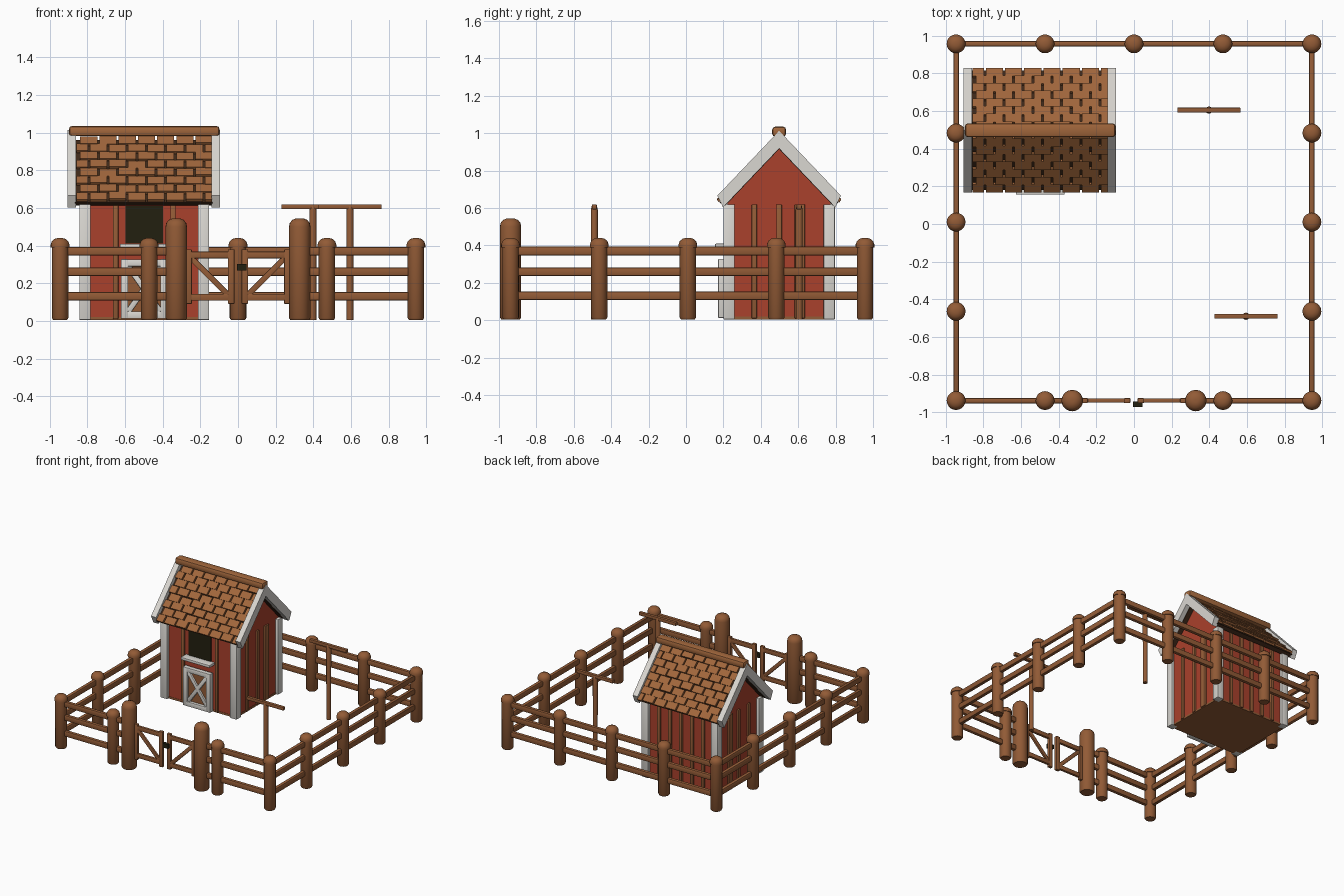
import bpy, bmesh, math, random
from mathutils import Vector, Matrix

if "Cube" in bpy.data.objects:
    bpy.data.objects.remove(bpy.data.objects["Cube"])

random.seed(4)


def material(name, rgb):
    m = bpy.data.materials.new(name)
    m.diffuse_color = (*rgb, 1)
    m.use_nodes = True
    m.node_tree.nodes["Principled BSDF"].inputs["Base Color"].default_value = m.diffuse_color
    return m


WOOD = material("brown wood", (0.29, 0.105, 0.037))
SHINGLE = material("roof brown", (0.36, 0.135, 0.045))
DARK = material("dark brown", (0.05, 0.022, 0.01))
RED = material("barn red", (0.40, 0.052, 0.025))
WHITE = material("white trim", (0.70, 0.68, 0.64))
BLACK = material("dark opening", (0.016, 0.014, 0.005))


def finish(name, bm, mat, smooth=False):
    bmesh.ops.recalc_face_normals(bm, faces=bm.faces)
    me = bpy.data.meshes.new(name)
    bm.to_mesh(me)
    bm.free()
    me.materials.append(mat)
    ob = bpy.data.objects.new(name, me)
    bpy.context.collection.objects.link(ob)
    if smooth:
        bpy.ops.object.select_all(action='DESELECT')
        ob.select_set(True)
        bpy.context.view_layer.objects.active = ob
        bpy.ops.object.shade_smooth_by_angle(angle=math.radians(40))
    return ob


def boxes(name, mat, items, bevel=0.0):
    """One object from several (centre, size[, rotation]) boxes."""
    bm = bmesh.new()
    for it in items:
        rot = it[2] if len(it) > 2 else Matrix()
        mtx = Matrix.Translation(it[0]) @ rot @ Matrix.Diagonal((*it[1], 1))
        bmesh.ops.create_cube(bm, size=1, matrix=mtx)
    if bevel:
        bmesh.ops.bevel(bm, geom=bm.edges[:], offset=bevel, segments=2,
                        profile=0.5, affect='EDGES')
    return finish(name, bm, mat, bevel > 0)


def bar(p, q, w, d):
    """Box in an xz plane running from p to q (w wide, d deep in y)."""
    p, q = Vector(p), Vector(q)
    v = q - p
    return ((p + q) / 2, (v.length, d, w), Matrix.Rotation(-math.atan2(v.z, v.x), 4, 'Y'))


def lathe(name, mat, profile, loc, n=20):
    bm = bmesh.new()
    rings = [[bm.verts.new((loc[0] + r * math.cos(2 * math.pi * i / n),
                            loc[1] + r * math.sin(2 * math.pi * i / n), z))
              for i in range(n)] for r, z in profile]
    for a, b in zip(rings, rings[1:]):
        for i in range(n):
            bm.faces.new((a[i], a[(i + 1) % n], b[(i + 1) % n], b[i]))
    bm.faces.new(rings[0])
    bm.faces.new(rings[-1])
    return finish(name, bm, mat, True)


def prism(name, mat, pts, x0, x1):
    """Profile in yz extruded along x."""
    bm = bmesh.new()
    a = [bm.verts.new((x0, *p)) for p in pts]
    b = [bm.verts.new((x1, *p)) for p in pts]
    bm.faces.new(a)
    bm.faces.new(b)
    for i in range(len(pts)):
        j = (i + 1) % len(pts)
        bm.faces.new((a[i], a[j], b[j], b[i]))
    return finish(name, bm, mat)


# Fence posts around the yard, the front middle is left open for the gate
XS = [-0.945, -0.4725, 0, 0.4725, 0.945]
YS = [-0.938, -0.464, 0.01, 0.483, 0.957]
post = [(0.037, 0.005), (0.044, 0.015), (0.044, 0.39), (0.050, 0.39), (0.050, 0.405),
        (0.044, 0.422), (0.030, 0.435), (0.012, 0.44)]
for i, x in enumerate(XS):
    for j, y in enumerate(YS):
        if (i in (0, 4) or j in (0, 4)) and (i, j) != (2, 0):
            lathe("fence_post", WOOD, post, (x, y))

# Rails
rails = []
for z in (0.37, 0.26, 0.13):
    for x in (XS[0], XS[4]):
        rails.append(((x, 0.01, z), (0.03, 1.89, 0.046)))
    rails.append(((0, YS[4], z), (1.89, 0.03, 0.046)))
    for s in (-1, 1):
        rails.append(((s * 0.6375, YS[0], z), (0.615, 0.03, 0.046)))
boxes("fence_rails", WOOD, rails, 0.009)

# Gate posts, two gate leaves and the latch
gate_post = [(0.05, 0.005), (0.057, 0.015), (0.057, 0.50), (0.053, 0.52),
             (0.04, 0.536), (0.02, 0.544), (0.008, 0.545)]
GY = -0.938
for s in (-1, 1):
    lathe("gate_post", WOOD, gate_post, (s * 0.328, GY))
    leaf = [((s * 0.262, GY, 0.235), (0.034, 0.026, 0.29)),
            ((s * 0.036, GY, 0.235), (0.034, 0.026, 0.29)),
            ((s * 0.15, GY, 0.35), (0.25, 0.022, 0.036)),
            ((s * 0.15, GY, 0.125), (0.25, 0.022, 0.036)),
            bar((s * 0.05, GY, 0.135), (s * 0.25, GY, 0.335), 0.03, 0.018)]
    boxes("gate_leaf", WOOD, leaf, 0.004)
boxes("gate_latch", BLACK, [((0.02, GY - 0.019, 0.285), (0.05, 0.028, 0.034))])

# Perches: pole with a crossbar
for x, y in ((0.398, 0.605), (0.595, -0.49)):
    lathe("perch_pole", WOOD, [(0.018, 0.005), (0.019, 0.59), (0.014, 0.61), (0.008, 0.618)],
          (x, y), 12)
    boxes("perch_bar", WOOD, [((x, y, 0.606), (0.335, 0.026, 0.026))], 0.003)

# Barn walls and floor
CX, CY = -0.498, 0.498
SL = 1.05                      # roof slope
prism("barn_walls", RED, [(CY - 0.275, 0.015), (CY + 0.275, 0.015), (CY + 0.275, 0.63),
                          (CY, 0.918), (CY - 0.275, 0.63)], CX - 0.322, CX + 0.322)
boxes("barn_floor", WOOD, [((CX, CY, 0.013), (0.65, 0.555, 0.016))])
boxes("corner_boards", WHITE, [((CX + sx * 0.315, CY + sy * 0.268, 0.312), (0.06, 0.06, 0.615))
                               for sx in (-1, 1) for sy in (-1, 1)], 0.005)

# Vertical battens on every wall
bat = []
for s in (-1, 1):
    for y in (0.365, 0.498, 0.595, 0.622):
        bat.append(((CX + s * 0.324, y, 0.315), (0.022, 0.028, 0.61)))
for x in (-0.65, -0.345):
    bat.append(((x, CY - 0.277, 0.315), (0.028, 0.022, 0.61)))
for x in (-0.7, -0.6, -0.498, -0.4, -0.3):
    bat.append(((x, CY + 0.277, 0.315), (0.028, 0.022, 0.61)))
boxes("wall_battens", WOOD, bat, 0.004)

# Front opening with ledge, and the braced half door
FY = CY - 0.275
boxes("door_opening", BLACK, [((CX, FY - 0.003, 0.51), (0.20, 0.008, 0.20))])
boxes("door_ledge", WHITE, [((CX, FY - 0.03, 0.398), (0.26, 0.075, 0.022))], 0.004)
boxes("door_panel", WOOD, [((CX, FY - 0.012, 0.17), (0.22, 0.03, 0.29))])
DY = FY - 0.031
frame = [((CX + s * 0.105, DY, 0.17), (0.038, 0.04, 0.315)) for s in (-1, 1)]
frame += [((CX, DY, z), (0.24, 0.038, 0.038)) for z in (0.031, 0.308)]
frame += [bar((CX - s * 0.085, DY + 0.004, 0.05), (CX + s * 0.085, DY + 0.004, 0.29), 0.03, 0.03)
          for s in (-1, 1)]
boxes("door_frame", WHITE, frame, 0.004)


def roof_profile(top, bottom, run):
    """Inverted V: apex heights and half span."""
    k = 0.03                    # lower ends are cut nearly square
    return [(CY - run, top - run * SL), (CY, top), (CY + run, top - run * SL),
            (CY + run - k, bottom - (run - k) * SL), (CY, bottom),
            (CY - run + k, bottom - (run - k) * SL)]


# Roof deck and white gable boards
prism("roof_deck", DARK, roof_profile(0.962, 0.915, 0.318), -0.865, -0.135)
for x0 in (-0.905, -0.141):
    prism("gable_board", WHITE, roof_profile(1.013, 0.918, 0.33), x0, x0 + 0.045)

# Shingles in running bond
ang = math.atan(SL)
slope_len = 0.325 / math.cos(ang)
rows, pitch, x_min, x_max = 8, 0.102, -0.838, -0.138
step = slope_len / rows
items = []
for s in (-1, 1):
    rot = Matrix.Rotation(-s * (ang - 0.10), 4, 'X')
    for r in range(rows):
        d = (r + 0.5) * step
        y = CY + s * d * math.cos(ang)
        z = 0.978 - d * math.sin(ang)
        x = x_min - (pitch / 2 if r % 2 else 0)
        while x < x_max - 0.01:
            a, b = max(x, x_min - 0.02), min(x + pitch - 0.011, x_max)
            if b - a > 0.015:
                j = random.uniform(-0.004, 0.004)
                items.append((((a + b) / 2, y, z + j), (b - a, step * 0.98, 0.016), rot))
            x += pitch
boxes("roof_shingles", SHINGLE, items)

# Ridge beam
boxes("roof_ridge", SHINGLE, [((CX, CY, 1.008), (0.80, 0.074, 0.054))], 0.016)
